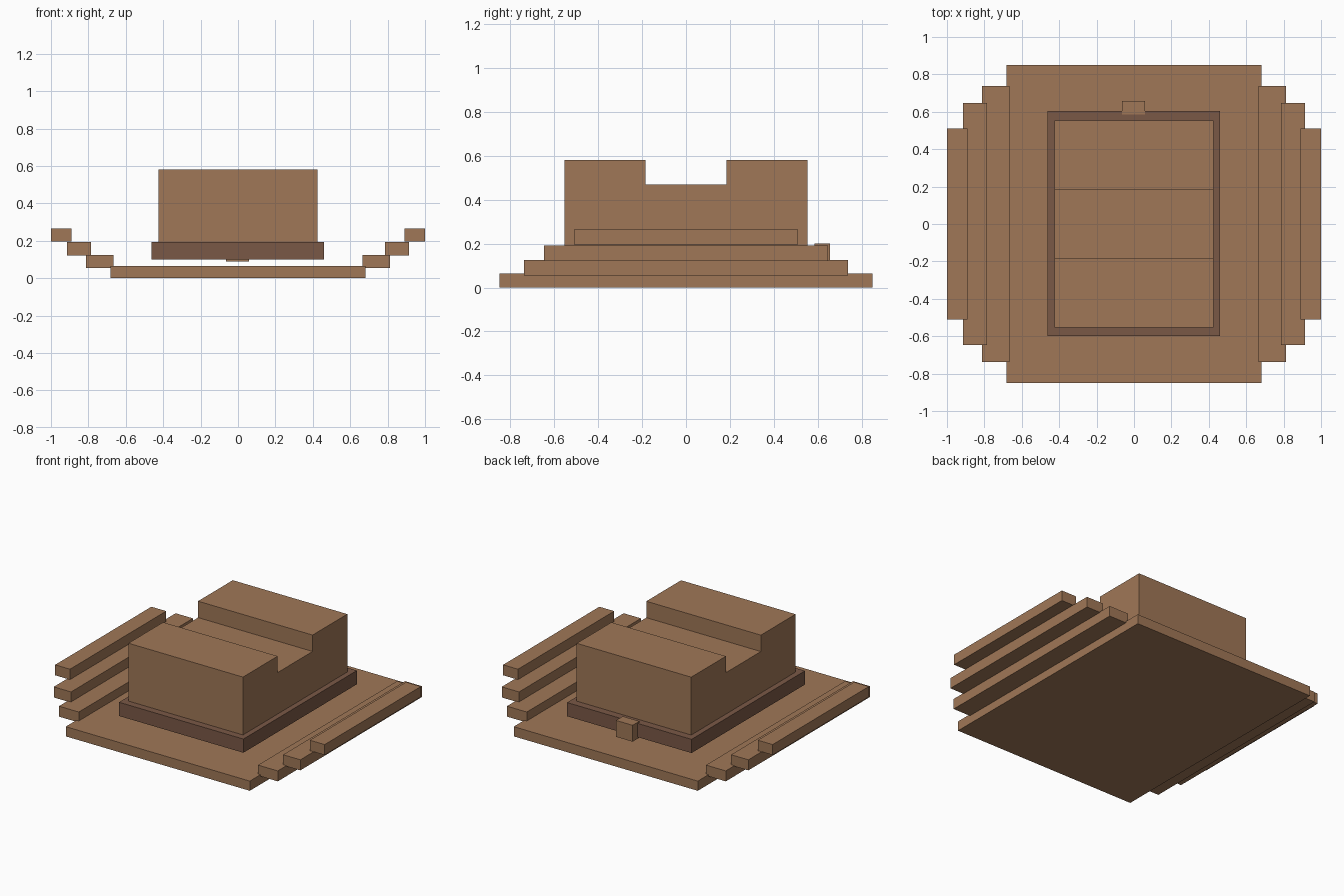
import bpy
import bmesh

cube = bpy.data.objects.get("Cube")
if cube:
    bpy.data.objects.remove(cube, do_unlink=True)


def material(name, rgb):
    mat = bpy.data.materials.new(name)
    mat.use_nodes = True
    mat.diffuse_color = (*rgb, 1)
    mat.node_tree.nodes["Principled BSDF"].inputs["Base Color"].default_value = (*rgb, 1)
    return mat


WOOD = material("warm brown", (0.35, 0.185, 0.095))
DARK = material("dark brown", (0.195, 0.098, 0.061))


def extrude_profile(name, profile, x0, x1, mat):
    """Sweep a closed (y, z) profile along x."""
    bm = bmesh.new()
    face = bm.faces.new([bm.verts.new((x0, y, z)) for y, z in profile])
    swept = bmesh.ops.extrude_face_region(bm, geom=[face])["geom"]
    verts = [v for v in swept if isinstance(v, bmesh.types.BMVert)]
    bmesh.ops.translate(bm, verts=verts, vec=(x1 - x0, 0, 0))
    bmesh.ops.recalc_face_normals(bm, faces=bm.faces)
    mesh = bpy.data.meshes.new(name)
    bm.to_mesh(mesh)
    bm.free()
    mesh.materials.append(mat)
    obj = bpy.data.objects.new(name, mesh)
    bpy.context.collection.objects.link(obj)
    return obj


def box(name, x, y, z, mat):
    (y0, y1), (z0, z1) = y, z
    return extrude_profile(name, [(y0, z0), (y1, z0), (y1, z1), (y0, z1)], *x, mat)


# Ground slab
box("base_slab", (-0.683, 0.683), (-0.85, 0.85), (0, 0.065), WOOD)

# Stepped planks rising on both sides
planks = [("lower", 0.665, 0.812, 0.738, 0.055, 0.125),
          ("middle", 0.787, 0.915, 0.646, 0.121, 0.192),
          ("upper", 0.89, 1.0, 0.51, 0.195, 0.265)]
for level, inner, outer, half, z0, z1 in planks:
    box(f"{level}_plank_left", (inner, outer), (-half, half), (z0, z1), WOOD)
    box(f"{level}_plank_right", (-outer, -inner), (-half, half), (z0, z1), WOOD)

# Dark plinth held just above the slab
box("plinth", (-0.463, 0.46), (-0.6, 0.603), (0.1, 0.192), DARK)

# Main block with a channel across the top
END, CUT, LOW, SEAT, TOP = 0.553, 0.185, 0.19, 0.47, 0.58
extrude_profile("notched_block",
                [(-END, LOW), (END, LOW), (END, TOP), (CUT, TOP),
                 (CUT, SEAT), (-CUT, SEAT), (-CUT, TOP), (-END, TOP)],
                -0.426, 0.424, WOOD)

# Small latch on the back of the plinth
box("back_latch", (-0.064, 0.06), (0.585, 0.657), (0.09, 0.2), WOOD)
